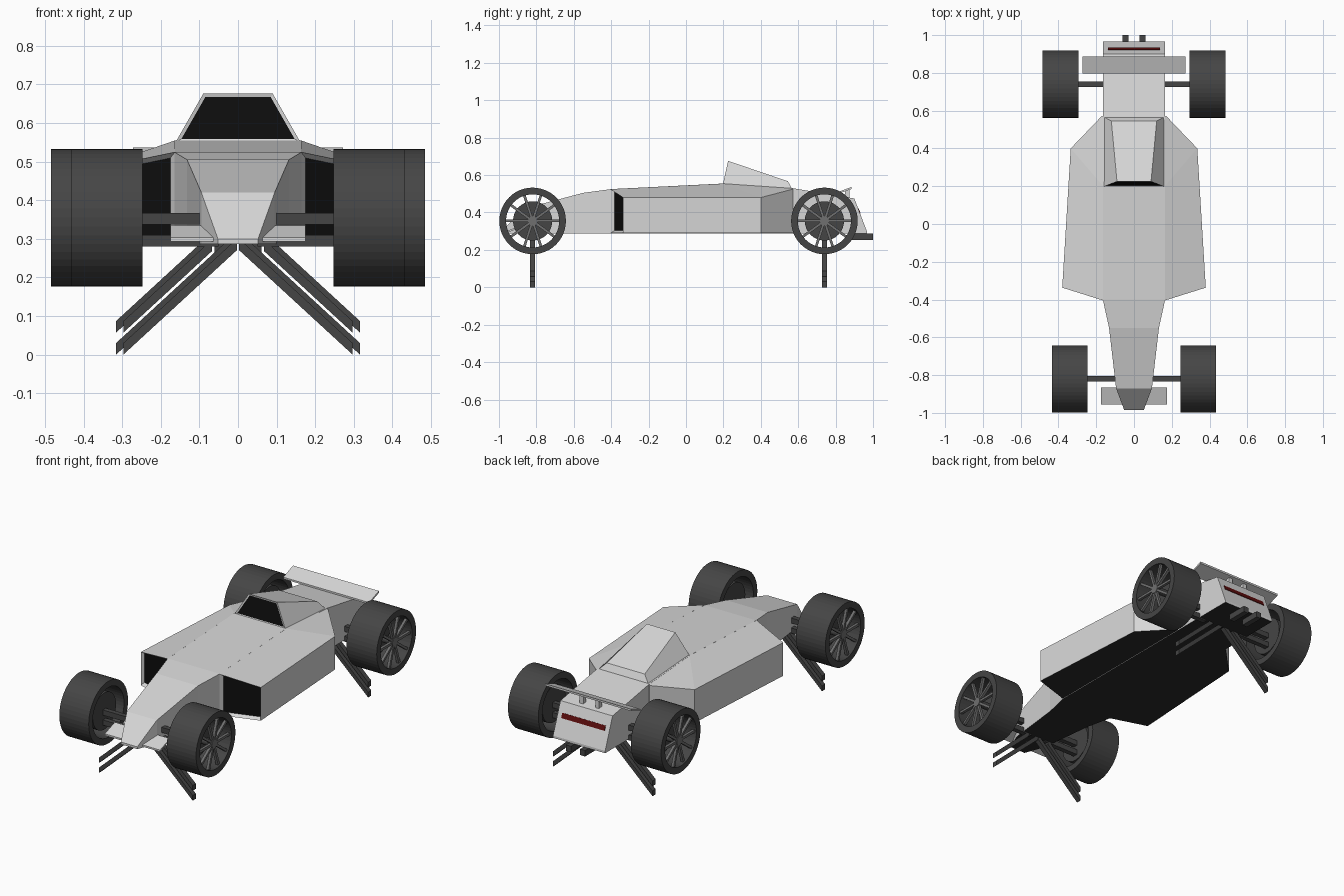
import bpy, bmesh, math
from mathutils import Matrix, Vector

if "Cube" in bpy.data.objects:
    bpy.data.objects.remove(bpy.data.objects["Cube"])


def material(name, r, g, b):
    m = bpy.data.materials.new(name)
    m.diffuse_color = (r, g, b, 1)
    m.use_nodes = True
    m.node_tree.nodes["Principled BSDF"].inputs["Base Color"].default_value = m.diffuse_color
    return m


GREY = material("light grey paint", 0.68, 0.68, 0.68)
DARK = material("dark rubber", 0.06, 0.06, 0.06)
BLACK = material("black glass", 0.004, 0.004, 0.004)
FLOOR = material("dark floor", 0.025, 0.025, 0.025)
METAL = material("spoke metal", 0.16, 0.16, 0.16)
RED = material("dark red light", 0.11, 0.004, 0.004)


def finish(name, bm, mats):
    me = bpy.data.meshes.new(name)
    bm.to_mesh(me)
    bm.free()
    for m in mats:
        me.materials.append(m)
    ob = bpy.data.objects.new(name, me)
    bpy.context.collection.objects.link(ob)
    return ob


def loft(name, sections, mats, opening=None, floor=False):
    """Skin equal-length rings; opening=(inset, push) makes a black panel in the first cap."""
    bm = bmesh.new()
    rings = [[bm.verts.new(p) for p in s] for s in sections]
    n = len(rings[0])
    for a, b in zip(rings, rings[1:]):
        for i in range(n):
            j = (i + 1) % n
            bm.faces.new((a[i], a[j], b[j], b[i]))
    cap = bm.faces.new(rings[0])
    bm.faces.new(rings[-1])
    bmesh.ops.recalc_face_normals(bm, faces=bm.faces)
    if floor:
        for f in bm.faces:
            f.normal_update()
            if f.normal.z < -0.9:
                f.material_index = 1
    if opening:
        bmesh.ops.inset_region(bm, faces=[cap], thickness=opening[0], use_even_offset=True)
        bmesh.ops.translate(bm, verts=cap.verts, vec=(0, opening[1], 0))
        cap.material_index = len(mats) - 1
    return finish(name, bm, mats)


def box(name, lo, hi, mat):
    (x0, y0, z0), (x1, y1, z1) = lo, hi
    ring = lambda y: [(x0, y, z0), (x1, y, z0), (x1, y, z1), (x0, y, z1)]
    return loft(name, [ring(y0), ring(y1)], [mat])


def bar(name, y, p, q):
    """Square arm at depth y between two (x, z) points, with vertical ends."""
    ring = lambda x, z: [(x, y - .014, z - .015), (x, y + .014, z - .015),
                         (x, y + .014, z + .015), (x, y - .014, z + .015)]
    return loft(name, [ring(*p), ring(*q)], [DARK])


# central hull with nose: (y, half width, top height)
hull = [(-.985, .052, .30), (-.87, .095, .42), (-.55, .132, .505), (-.40, .165, .525),
        (.20, .165, .555), (.57, .165, .53), (.90, .165, .475), (.967, .165, .30)]
loft("hull", [[(-w, y, .287), (w, y, .287), (w, y, t), (-w, y, t)] for y, w, t in hull],
     [GREY, FLOOR], floor=True)

# canopy with black windscreen
loft("canopy", [[(-.162, .197, .55), (-.09, .225, .676), (.09, .225, .676), (.162, .197, .55)],
                [(-.165, .57, .52), (-.12, .545, .567), (.12, .545, .567), (.165, .57, .52)]],
     [GREY, BLACK], opening=(.009, .004))

for s, side in ((-1, "left"), (1, "right")):
    # side pods with front intakes: inner y, inner z, outer x, outer y, outer z
    pod = [(-.405, .525, .38, -.337, .48), (.20, .555, .335, .40, .48), (.568, .53, .17, .572, .525)]
    loft(side + "_side_pod",
         [[(s * .163, yi, .29), (s * xo, yo, .29), (s * xo, yo, zo), (s * .163, yi, zi)]
          for yi, zi, xo, yo, zo in pod],
         [GREY, FLOOR, BLACK], opening=(.013, .02), floor=True)
    # sloping front winglet
    loft(side + "_front_winglet",
         [[(s * x, -.955, .293), (s * x, -.955, .303), (s * x, -.865, .335), (s * x, -.865, .325)]
          for x in (.04, .175)], [GREY])
    # exhaust pipe and rear wing support
    box(side + "_exhaust", (s * .045 - .016, .88, .253), (s * .045 + .016, 1.0, .287), DARK)
    box(side + "_wing_support", (s * .05 - .012, .85, .47), (s * .05 + .012, .875, .52), GREY)

# rear wing
loft("rear_wing", [[(x, .798, .494), (x, .798, .504), (x, .886, .537), (x, .886, .526)]
                   for x in (-.272, .272)], [GREY])

# tail light lying on the sloped rear face
d, nrm = Vector((0, .067, -.175)).normalized(), Vector((0, .175, .067)).normalized()
c = Vector((0, .926, .407))
loft("tail_light", [[Vector((x, 0, 0)) + c + d * a + nrm * b
                     for a, b in ((-.014, -.002), (.014, -.002), (.014, .003), (-.014, .003))]
                    for x in (-.137, .137)], [RED])


def wheel(name, s, y, x_in, x_out):
    bm = bmesh.new()
    z, seg = .355, 48

    def ring_of(x, r):
        return [bm.verts.new((s * x, y + r * math.cos(2 * math.pi * i / seg),
                              z + r * math.sin(2 * math.pi * i / seg))) for i in range(seg)]

    # tyre tube
    rings = [ring_of(x, r) for x, r in ((x_in, .178), (x_out, .178), (x_out, .142), (x_in, .142))]
    for k in range(4):
        a, b = rings[k], rings[(k + 1) % 4]
        for i in range(seg):
            j = (i + 1) % seg
            bm.faces.new((a[i], a[j], b[j], b[i]))

    turn = Matrix.Rotation(math.pi / 2, 4, 'Y')

    def disc(x, r, depth, mat):
        g = bmesh.ops.create_cone(bm, cap_ends=True, segments=32, radius1=r, radius2=r, depth=depth,
                                  matrix=Matrix.Translation((s * x, y, z)) @ turn)
        for f in {f for v in g['verts'] for f in v.link_faces}:
            f.material_index = mat

    # brake drum, hub and spokes
    disc(x_in + .05, .105, .05, 0)
    disc((x_in + x_out) / 2 + .03, .02, x_out - x_in - .08, 0)
    disc(x_out - .018, .026, .022, 1)
    for k in range(10):
        m = (Matrix.Translation((s * (x_out - .018), y, z)) @ Matrix.Rotation(k * math.pi / 5, 4, 'X')
             @ Matrix.Translation((0, .082, 0)) @ Matrix.Diagonal((.016, .124, .014, 1)))
        g = bmesh.ops.create_cube(bm, size=1, matrix=m)
        for f in {f for v in g['verts'] for f in v.link_faces}:
            f.material_index = 1
    bmesh.ops.recalc_face_normals(bm, faces=bm.faces)
    finish(name, bm, [DARK, METAL])


# wheels, level arms and the drooping lower struts
for end, y, x_in, x_out, tip, root in (("front", -.82, .247, .433, .297, .05),
                                       ("rear", .74, .293, .485, .316, .12)):
    for s, side in ((-1, "left"), (1, "right")):
        label = end + "_" + side
        wheel(label + "_wheel", s, y, x_in, x_out)
        for k, lift in enumerate((0, .057)):
            bar(f"{label}_arm_{k}", y, (s * root, .295 + lift), (s * (x_in + .04), .295 + lift))
            start = .002 + .065 * k
            bar(f"{label}_strut_{k}", y, (s * start, .015 + lift + (tip - start) * .92),
                (s * tip, .015 + lift))
